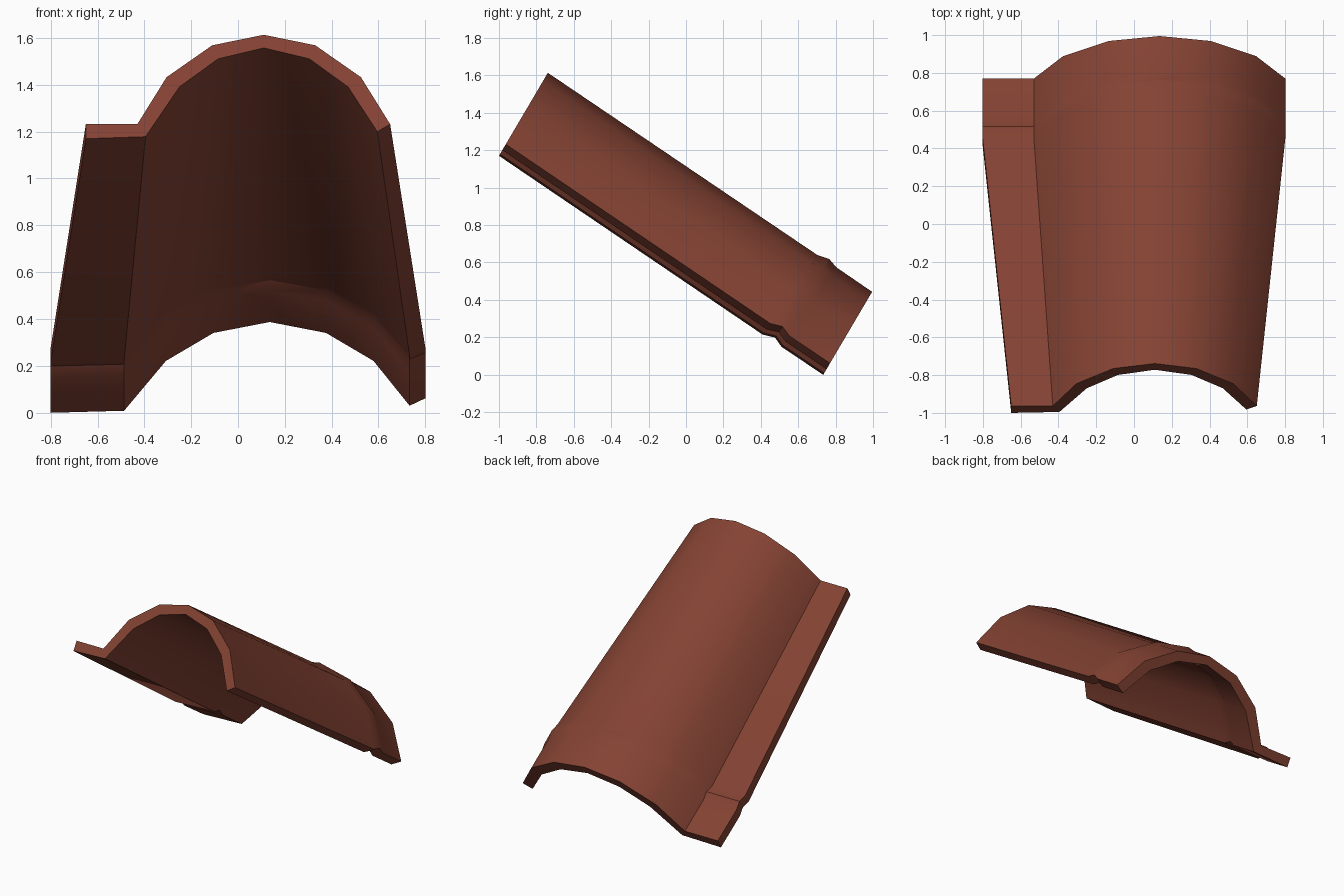
import bpy, bmesh, math
from mathutils import Matrix

cube = bpy.data.objects.get("Cube")
if cube:
    bpy.data.objects.remove(cube, do_unlink=True)

PITCH = math.radians(30.5)
CROWN_X = 0.11

# Half arches (distance from crown, height), mirrored about the crown
outer_half = [(0.54, 0.072), (0.415, 0.305), (0.22, 0.463), (0, 0.515)]
inner_half = [(0.485, 0.035), (0.36, 0.257), (0.195, 0.396), (0, 0.45)]


def arch(half):
    left = [(CROWN_X - d, h) for d, h in half]
    right = [(CROWN_X + d, h) for d, h in reversed(half[:-1])]
    return left + right


# Closed section: flat flange, outer arch, then back along the inner arch
inner = arch(inner_half)
inner[0] = (-0.395, 0.01)
section = [(-0.65, 0), (-0.65, 0.072)] + arch(outer_half) + inner[::-1]

# Stations down the slope: distance, width scale, drop, lean, crown trim
stations = [
    (0, 1, 0, 0, 0),
    (1.70, 1.232, -0.108, 0.07, 0),
    (1.765, 1.232, -0.088, 0.07, -0.012),
    (1.82, 1.232, -0.113, 0.07, 0),
    (2.088, 1.232, -0.129, 0, 0),
]

# Sweep the tapering section through the raised lip
bm = bmesh.new()
rings = []
for dist, wide, drop, lean, trim in stations:
    rings.append([bm.verts.new((x * wide, dist + lean * h, h + drop + trim * h))
                  for x, h in section])

count = len(section)
for a, b in zip(rings, rings[1:]):
    for i in range(count):
        j = (i + 1) % count
        bm.faces.new((a[i], a[j], b[j], b[i]))

# End rims: the flange end, then strips between the outer and inner arch
for ring in (rings[0], rings[-1]):
    bm.faces.new((ring[0], ring[1], ring[2], ring[-1]))
    for k in range(2, count // 2):
        bm.faces.new((ring[k], ring[k + 1], ring[count - k], ring[count + 1 - k]))
bmesh.ops.recalc_face_normals(bm, faces=bm.faces)

# Lean the tile to the roof pitch
bm.transform(Matrix.Translation((0, -1, 1.17)) @ Matrix.Rotation(-PITCH, 4, 'X'))

mesh = bpy.data.meshes.new("roof_tile")
bm.to_mesh(mesh)
bm.free()
tile = bpy.data.objects.new("roof_tile", mesh)
bpy.context.collection.objects.link(tile)

# Fired clay colour
clay = bpy.data.materials.new("terracotta")
colour = (0.23, 0.055, 0.033, 1)
clay.use_nodes = True
clay.diffuse_color = colour
clay.node_tree.nodes["Principled BSDF"].inputs["Base Color"].default_value = colour
mesh.materials.append(clay)

bpy.ops.object.select_all(action='DESELECT')
tile.select_set(True)
bpy.context.view_layer.objects.active = tile
bpy.ops.object.shade_smooth_by_angle(angle=math.radians(30))
